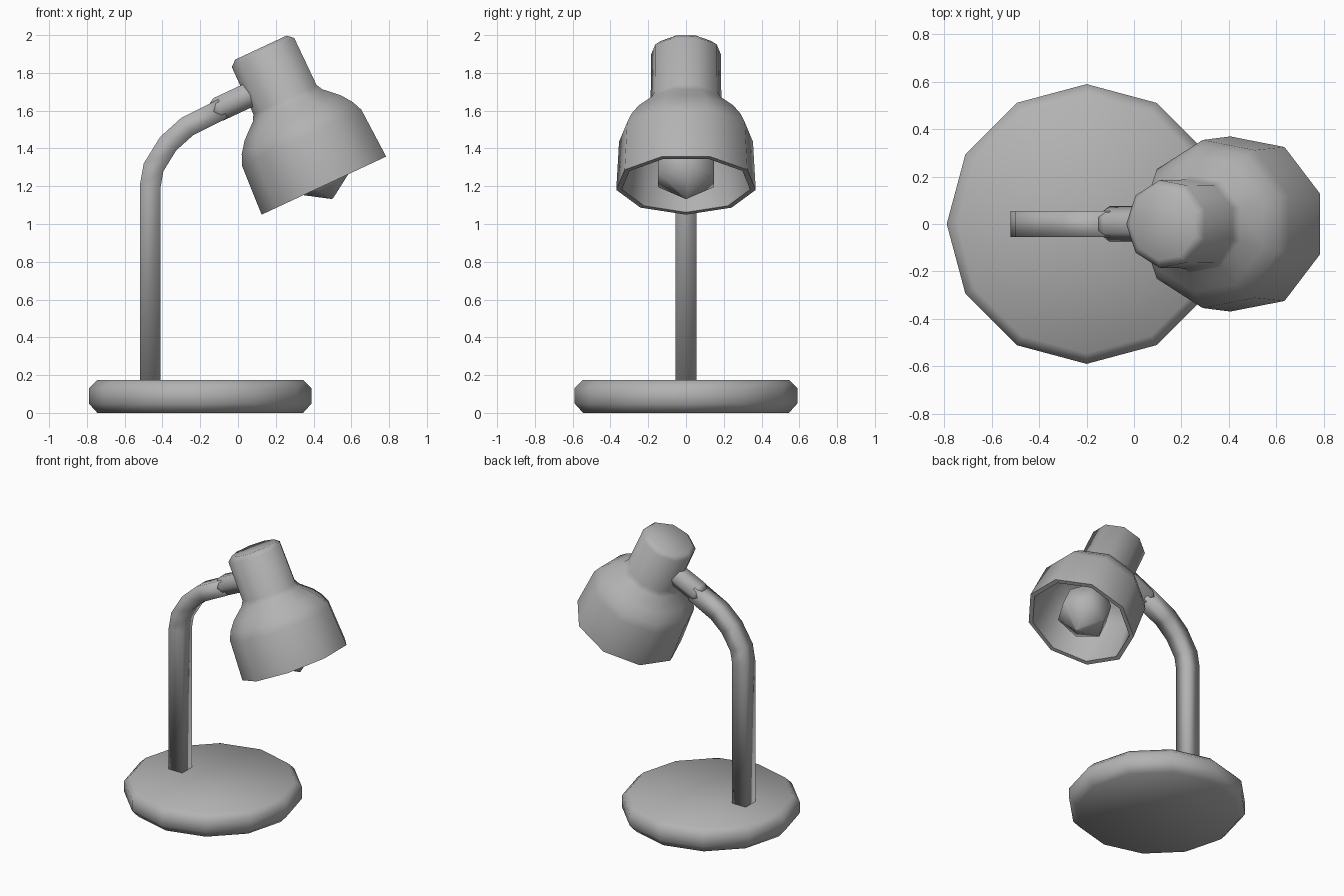
import bpy, bmesh, math
from mathutils import Vector, Matrix

if "Cube" in bpy.data.objects:
    bpy.data.objects.remove(bpy.data.objects["Cube"])

grey = bpy.data.materials.new("lamp grey")
grey.use_nodes = True
colour = (0.45, 0.45, 0.45, 1)
grey.diffuse_color = colour
grey.node_tree.nodes["Principled BSDF"].inputs["Base Color"].default_value = colour


def finish(name, bm, angle):
    """Turn a bmesh into a smooth-shaded object with edges sharp above angle."""
    bmesh.ops.recalc_face_normals(bm, faces=bm.faces)
    mesh = bpy.data.meshes.new(name)
    bm.to_mesh(mesh)
    bm.free()
    mesh.materials.append(grey)
    obj = bpy.data.objects.new(name, mesh)
    bpy.context.collection.objects.link(obj)
    bpy.ops.object.select_all(action="DESELECT")
    obj.select_set(True)
    bpy.context.view_layer.objects.active = obj
    bpy.ops.object.shade_smooth_by_angle(angle=math.radians(angle))
    return obj


def skin(bm, rings):
    """Bridge successive rings of vertices and cap both ends."""
    for a, b in zip(rings, rings[1:]):
        n = len(a)
        for i in range(n):
            j = (i + 1) % n
            bm.faces.new((a[i], a[j], b[j], b[i]))
    bm.faces.new(rings[0])
    bm.faces.new(rings[-1])


def turned(name, profile, sides, origin, tilt=0, start=0, angle=50):
    """Turn a (radius, height) profile about an axis tilted in the xz plane."""
    bm = bmesh.new()
    rings = []
    for r, h in profile:
        turn = [math.radians(start) + math.tau * i / sides for i in range(sides)]
        rings.append([bm.verts.new((r * math.cos(t), r * math.sin(t), h)) for t in turn])
    skin(bm, rings)
    bm.transform(Matrix.Translation(origin) @ Matrix.Rotation(math.radians(tilt), 4, "Y"))
    return finish(name, bm, angle)


# Twelve-sided base with chamfered rims
turned("base", [(0.545, 0), (0.59, 0.05), (0.59, 0.13), (0.545, 0.175)], 12, (-0.2, 0, 0))

# Square arm swept along the bend
path = [Vector(p) for p in ((-0.465, 0, 0.15), (-0.465, 0, 1.2), (-0.447, 0, 1.3),
                            (-0.37, 0, 1.425), (-0.27, 0, 1.515), (-0.08, 0, 1.61))]
half = 0.055
bm = bmesh.new()
rings = []
for i, p in enumerate(path):
    before = (p - path[i - 1]).normalized() if i else Vector((0, 0, 1))
    after = (path[i + 1] - p).normalized() if i < len(path) - 1 else before
    along = (before + after).normalized()
    side = Vector((along.z, 0, -along.x)) * half / along.dot(after)
    depth = Vector((0, half, 0))
    rings.append([bm.verts.new(p + side * a + depth * b)
                  for a, b in ((1, 1), (-1, 1), (-1, -1), (1, -1))])
skin(bm, rings)
finish("arm", bm, 100)

# Hexagonal collar joining arm and shade
turned("collar", [(0.055, 0), (0.075, 0.03), (0.075, 0.27)], 6, (-0.13, 0, 1.595),
       tilt=65, start=90, angle=65)

# Nine-sided shade: hollow inside, rim, bell, neck and cap
rim_centre = (0.465, 0, 1.208)
shade = [(0.15, 0.42), (0.25, 0.38), (0.31, 0.3), (0.345, 0),
         (0.375, 0), (0.36, 0.28), (0.335, 0.335), (0.29, 0.395), (0.21, 0.465),
         (0.19, 0.5), (0.188, 0.775), (0.155, 0.803)]
turned("shade", shade, 9, rim_centre, tilt=-25, start=180)

# Faceted bulb with a pointed tip
bulb = [(0.005, -0.081), (0.17, 0.025), (0.17, 0.16), (0.09, 0.28), (0.08, 0.43)]
turned("bulb", bulb, 6, rim_centre, tilt=-25, start=180, angle=65)
